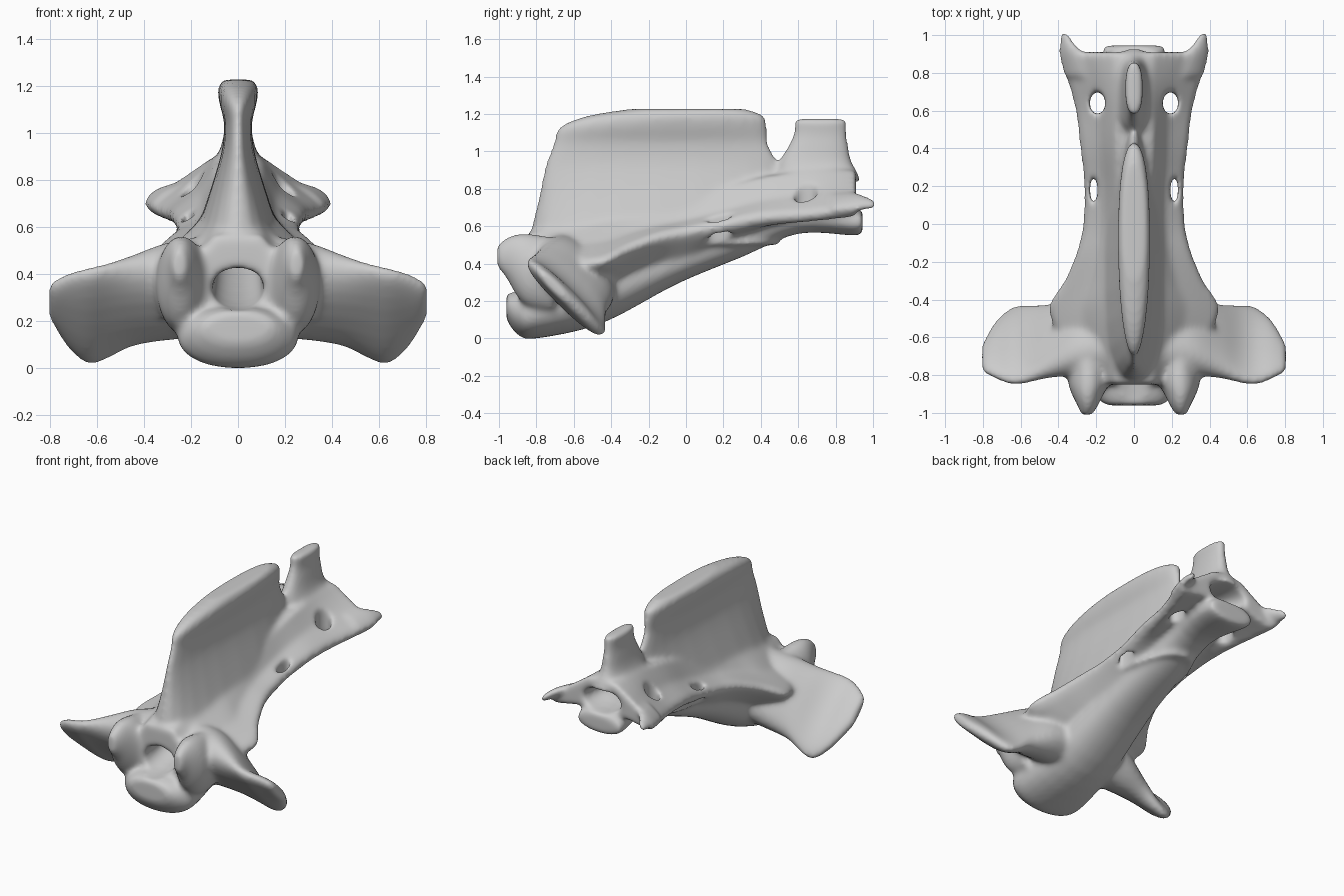
import bpy, bmesh
from math import cos, sin, tau
from mathutils import Vector

if "Cube" in bpy.data.objects:
    bpy.data.objects.remove(bpy.data.objects["Cube"], do_unlink=True)

bone = bpy.data.materials.new("bone grey")
bone.use_nodes = True
GREY = (0.6, 0.6, 0.6, 1)
bone.diffuse_color = GREY
bone.node_tree.nodes["Principled BSDF"].inputs["Base Color"].default_value = GREY


def smooth_stations(rows, steps=4):
    """Catmull-Rom interpolation between rows of section parameters."""
    rows = [Vector(r) for r in rows]
    out = []
    for i in range(len(rows) - 1):
        a, b, c, d = rows[max(i - 1, 0)], rows[i], rows[i + 1], rows[min(i + 2, len(rows) - 1)]
        for s in range(steps):
            t = s / steps
            out.append(b + (c - a) * (t / 2) + (a * 2 - b * 5 + c * 4 - d) * (t * t / 2)
                       + (b * 3 - a - c * 3 + d) * (t ** 3 / 2))
    return out + [rows[-1]]


def oval(centre, u, v, power=1.0, n=24):
    """Closed superellipse spanned by half axes u and v."""
    centre, u, v = Vector(centre), Vector(u), Vector(v)

    def p(k):
        return abs(k) ** power * (1 if k > 0 else -1)
    return [centre + u * p(cos(tau * i / n)) + v * p(sin(tau * i / n)) for i in range(n)]


def loft(bm, rows, ring, mirror=False):
    """Skin the rings of all stations, cap the ends, optionally mirror in x."""
    for side in ((1, -1) if mirror else (1,)):
        rings = [[bm.verts.new((p.x * side, p.y, p.z)) for p in ring(*r)]
                 for r in smooth_stations(rows)]
        faces = [bm.faces.new(rings[0]), bm.faces.new(rings[-1])]
        for a, b in zip(rings, rings[1:]):
            for i in range(len(a)):
                j = (i + 1) % len(a)
                faces.append(bm.faces.new((a[i], a[j], b[j], b[i])))
        bmesh.ops.recalc_face_normals(bm, faces=faces)


def make_object(name, bm):
    mesh = bpy.data.meshes.new(name)
    bm.to_mesh(mesh)
    bm.free()
    obj = bpy.data.objects.new(name, mesh)
    bpy.context.scene.collection.objects.link(obj)
    return obj


def tube_ring(y, z, rz, rx):
    return oval((0, y, z), (rx, 0, 0), (0, 0, rz), 0.93)


def arch_ring(y, low, ridge, width, top, bulge):
    half = [(0.15, low), (width * 0.9, ridge - 0.04), (width, ridge),
            (width * 0.93, ridge + 0.035),
            (width * 0.6, ridge + (top - ridge) * bulge), (0.1, top)]
    return [Vector((x, y, z)) for x, z in half + [(-x, z) for x, z in reversed(half)]]


def wing_ring(x, y, z, length, thick):
    return oval((x, y, z), (0, 0.71 * length, -0.7 * length), (0, 0.7 * thick, 0.71 * thick), 0.85)


def spine_ring(z, front, back, width):
    return oval((0, (front + back) / 2, z), (0, (back - front) / 2, 0), (width, 0, 0), 0.85)


def prong_ring(y, x, z, rx, rz):
    return oval((x, y, z), (rx, 0, 0), (0, 0, rz))


def horn_ring(y, x, z, rx, rz):
    return oval((x, y, z), (rx, 0, -0.6 * rx), (0, 0, rz))


def hole_ring(z, x, y, rx, ry):
    return oval((x, y, z), (rx, 0, 0), (0, ry, 0))


bm = bmesh.new()
# Centrum: long rounded body rising towards the back
loft(bm, [(-0.96, .17, .07, .15), (-.9, .14, .12, .22), (-.8, .14, .14, .26),
          (-.45, .25, .17, .23), (-.05, .42, .13, .18), (.3, .545, .11, .15),
          (.6, .65, .09, .14), (.9, .625, .075, .17), (.945, .625, .06, .15)], tube_ring)
# Neural arch with its side ridges
loft(bm, [(-.85, .16, .36, .28, .56, .55), (-.65, .17, .39, .38, .62, .47),
          (-.45, .24, .405, .46, .67, .42), (-.3, .3, .475, .375, .7, .4),
          (-.15, .36, .53, .31, .72, .4), (0, .41, .56, .275, .75, .4),
          (.2, .51, .6, .268, .8, .42), (.4, .59, .64, .29, .86, .45),
          (.6, .65, .655, .315, .89, .48), (.75, .67, .67, .355, .9, .54),
          (.91, .69, .69, .4, .9, .58)], arch_ring)
# Slanted front wings, thick at the root
loft(bm, [(.1, -.59, .35, .24, .17), (.3, -.595, .325, .245, .145), (.45, -.62, .285, .25, .1),
          (.56, -.635, .24, .28, .065), (.64, -.645, .22, .285, .055), (.73, -.665, .245, .215, .045),
          (.805, -.71, .285, .1, .03)], wing_ring, mirror=True)
# Tall front spine and short back spine
loft(bm, [(.5, -.84, .5, .22), (.62, -.82, .5, .165), (.75, -.79, .5, .12),
          (.88, -.765, .5, .08), (.96, -.745, .485, .063), (1.05, -.71, .44, .06),
          (1.13, -.68, .435, .08), (1.19, -.53, .42, .085), (1.227, -.3, .32, .065)], spine_ring)
loft(bm, [(.8, .48, .95, .14), (.88, .485, .92, .1), (.95, .5, .885, .07), (1.03, .545, .87, .055),
          (1.1, .575, .86, .045), (1.175, .575, .86, .05)], spine_ring)
# Front prongs, reaching down to the centrum, and back horns
loft(bm, [(-.7, .24, .34, .1, .2), (-.83, .24, .36, .11, .2), (-.9, .245, .39, .085, .17),
          (-.96, .245, .43, .055, .11), (-1.01, .25, .44, .03, .06)], prong_ring, mirror=True)
loft(bm, [(.78, .3, .725, .07, .03), (.9, .335, .73, .065, .035), (.96, .355, .725, .04, .03),
          (1.015, .372, .715, .02, .02)], horn_ring, mirror=True)
vertebra = make_object("fused_vertebra", bm)

# Cutters: spinal canal, side holes and slits
bm = bmesh.new()
loft(bm, [(-1.1, .345, .095, .14), (-.82, .34, .085, .11), (-.4, .47, .07, .09), (0, .62, .05, .07),
          (.6, .77, .05, .08), (.85, .765, .07, .13), (1.1, .76, .085, .18)], tube_ring)
canal = make_object("canal_cutter", bm)
bm = bmesh.new()
for x, y, rx, ry in ((.193, .64, .042, .06), (.212, .18, .02, .075)):
    loft(bm, [(.35, x, y, rx, ry), (1.1, x, y, rx, ry)], hole_ring, mirror=True)
holes = make_object("side_hole_cutter", bm)


def remesh(size):
    mod = vertebra.modifiers.new("remesh", 'REMESH')
    mod.mode = 'VOXEL'
    mod.voxel_size = size


# Fuse the parts, carve them and soften the result
remesh(0.014)
for cutter in (canal, holes):
    cutter.hide_render = True
    mod = vertebra.modifiers.new("carve", 'BOOLEAN')
    mod.operation = 'DIFFERENCE'
    mod.object = cutter
remesh(0.012)
soften = vertebra.modifiers.new("soften", 'SMOOTH')
soften.factor = 0.5
soften.iterations = 18

fused = bpy.data.meshes.new_from_object(
    vertebra.evaluated_get(bpy.context.evaluated_depsgraph_get()))
vertebra.modifiers.clear()
vertebra.data = fused
for cutter in (canal, holes):
    bpy.data.objects.remove(cutter, do_unlink=True)
fused.materials.clear()
fused.materials.append(bone)
fused.polygons.foreach_set("use_smooth", [True] * len(fused.polygons))
